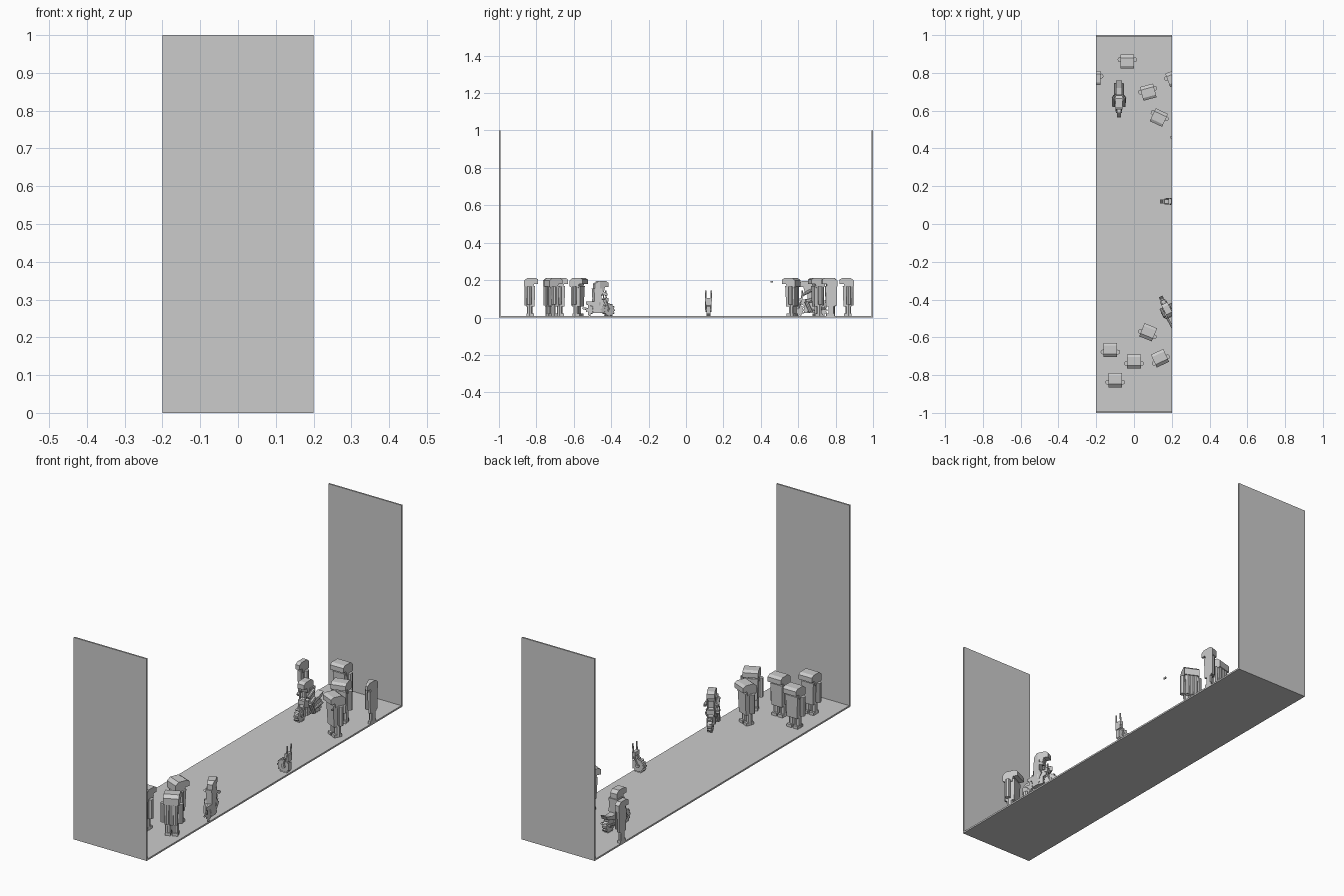
import bpy, bmesh
from math import radians, pi
from mathutils import Matrix, Vector

old = bpy.data.objects.get("Cube")
if old:
    bpy.data.objects.remove(old)

GREY = (0.6, 0.6, 0.6, 1)
grey = bpy.data.materials.new("plain grey")
grey.use_nodes = True
grey.diffuse_color = GREY
grey.node_tree.nodes["Principled BSDF"].inputs["Base Color"].default_value = GREY

FLOOR = 0.008
HALF = 0.2


def box(bm, x, y, z, taper=1.0):
    """Box from (min, max) ranges; taper narrows its lower end."""
    made = bmesh.ops.create_cube(bm, size=1)["verts"]
    for v in made:
        k = taper if v.co.z < 0 else 1
        cx, cy = sum(x) / 2, sum(y) / 2
        v.co = Vector((cx + v.co.x * (x[1] - x[0]) * k,
                       cy + v.co.y * (y[1] - y[0]) * k,
                       z[1] if v.co.z > 0 else z[0]))
    return made


def rod(bm, a, b, r, sides=8):
    """Prism running from a to b."""
    a, b = Vector(a), Vector(b)
    turn = (b - a).to_track_quat('Z', 'Y').to_matrix().to_4x4()
    bmesh.ops.create_cone(bm, cap_ends=True, segments=sides, radius1=r, radius2=r,
                          depth=(b - a).length,
                          matrix=Matrix.Translation((a + b) / 2) @ turn)


def slab(bm, profile, half):
    """Side profile in y, z extruded across x."""
    face = bm.faces.new([bm.verts.new((-half, y, z)) for y, z in profile])
    new = bmesh.ops.extrude_face_region(bm, geom=[face])["geom"]
    bmesh.ops.translate(bm, vec=(2 * half, 0, 0),
                        verts=[g for g in new if isinstance(g, bmesh.types.BMVert)])


def finish(bm, name, x=0, y=0, angle=0):
    """Place the part, trim it at the floor edges and make the object."""
    bm.transform(Matrix.Translation((x, y, 0)) @ Matrix.Rotation(radians(angle), 4, 'Z'))
    for side in (-1, 1):
        cut = bmesh.ops.bisect_plane(bm, geom=bm.verts[:] + bm.edges[:] + bm.faces[:],
                                     plane_co=(side * HALF, 0, 0), plane_no=(side, 0, 0),
                                     clear_outer=True)["geom_cut"]
        edges = [g for g in cut if isinstance(g, bmesh.types.BMEdge)]
        if edges and name != "stage":
            bmesh.ops.holes_fill(bm, edges=edges, sides=0)
    bmesh.ops.recalc_face_normals(bm, faces=bm.faces[:])
    mesh = bpy.data.meshes.new(name)
    bm.to_mesh(mesh)
    bm.free()
    mesh.materials.append(grey)
    bpy.context.collection.objects.link(bpy.data.objects.new(name, mesh))


def hooded_head(bm, half, y=0, z=0, k=1):
    profile = [(-.05, .18), (-.05, .203), (-.036, .212), (.008, .212),
               (.025, .198), (.025, .165), (-.022, .155), (-.028, .18)]
    slab(bm, [(y + a * k, z + b) for a, b in profile], half)


def person(name, x, y, angle):
    bm = bmesh.new()
    for s in (-1, 1):
        # legs, boots and arms
        rod(bm, (s * .017, -.004, FLOOR), (s * .017, -.004, .085), .015)
        box(bm, sorted((s * .004, s * .03)), (-.028, .012), (FLOOR, .022))
        rod(bm, (s * .039, -.002, .07), (s * .039, -.002, .165), .013)
    # torso and ribbed back
    box(bm, (-.033, .033), (-.034, .018), (.06, .168), .85)
    for i in (-1, 0, 1):
        rod(bm, (i * .02, .012, .065), (i * .02, .012, .165), .011)
    hooded_head(bm, .036)
    finish(bm, name, x, y, angle)


def wheel(bm, y, z=.04, r=.03):
    rod(bm, (-.011, y, z), (.011, y, z), r, 12)
    rod(bm, (-.016, y, z), (.016, y, z), r * .35)
    for i in range(12):
        lug = box(bm, (-.011, .011), (-.004, .004), (r - .004, r + .005))
        bmesh.ops.transform(bm, verts=lug, matrix=Matrix.Translation((0, y, z))
                            @ Matrix.Rotation(i * pi / 6, 4, 'X'))


def motorbike(name, x, y, angle, rider=True):
    bm = bmesh.new()
    wheel(bm, -.062)
    wheel(bm, .062)
    # engine, tank, seat and tail
    box(bm, (-.018, .018), (-.028, .03), (.025, .065))
    slab(bm, [(-.045, .07), (-.04, .095), (-.01, .1), (.01, .085), (.06, .085),
              (.1, .098), (.09, .078), (.03, .06), (-.02, .06)], .016)
    for s in (-1, 1):
        # forks, handlebars and exhausts
        rod(bm, (s * .014, -.062, .04), (s * .014, -.042, .1), .004, 6)
        rod(bm, (s * .015, -.042, .085), (s * .015, -.038, .145), .004, 6)
        rod(bm, (s * .02, -.01, .035), (s * .02, .085, .05), .006)
        if rider:
            # rider legs and arms
            rod(bm, (s * .02, .02, .095), (s * .027, -.018, .085), .011)
            rod(bm, (s * .027, -.018, .085), (s * .027, .008, .03), .01)
            rod(bm, (s * .028, .008, .145), (s * .028, -.038, .12), .008)
    box(bm, (-.018, .018), (-.052, -.036), (.085, .105))
    if rider:
        box(bm, (-.024, .024), (-.012, .026), (.085, .155), .85)
        hooded_head(bm, .018, -.004, -.018)
    finish(bm, name, x, y, angle)


# Floor with a tall wall at each end
bm = bmesh.new()
box(bm, (-HALF, HALF), (-1, 1), (0, FLOOR))
for s in (-1, 1):
    box(bm, (-HALF, HALF), sorted((s, s * .992)), (FLOOR, 1))
finish(bm, "stage")

# Two facing groups of standing figures
people = [(-.1, -.84, 180), (0, -.74, 180), (-.125, -.68, 180), (.143, -.722, 205),
          (.07, -.585, 158), (-.035, .872, 0), (.072, .71, 15), (.137, .575, -25),
          (-.213, .785, 0), (.208, .785, 20)]
for i, spot in enumerate(people):
    person(f"standing_figure_{i + 1}", *spot)

# Motorbikes between the groups
motorbike("motorbike_back", -.08, .66, 0)
motorbike("motorbike_front", .185, -.47, 207)
motorbike("motorbike_middle", .235, .12, -90, rider=False)

# Hood tip showing at the edge
bm = bmesh.new()
box(bm, (.194, HALF), (.452, .466), (.187, .195))
finish(bm, "hood_tip")
